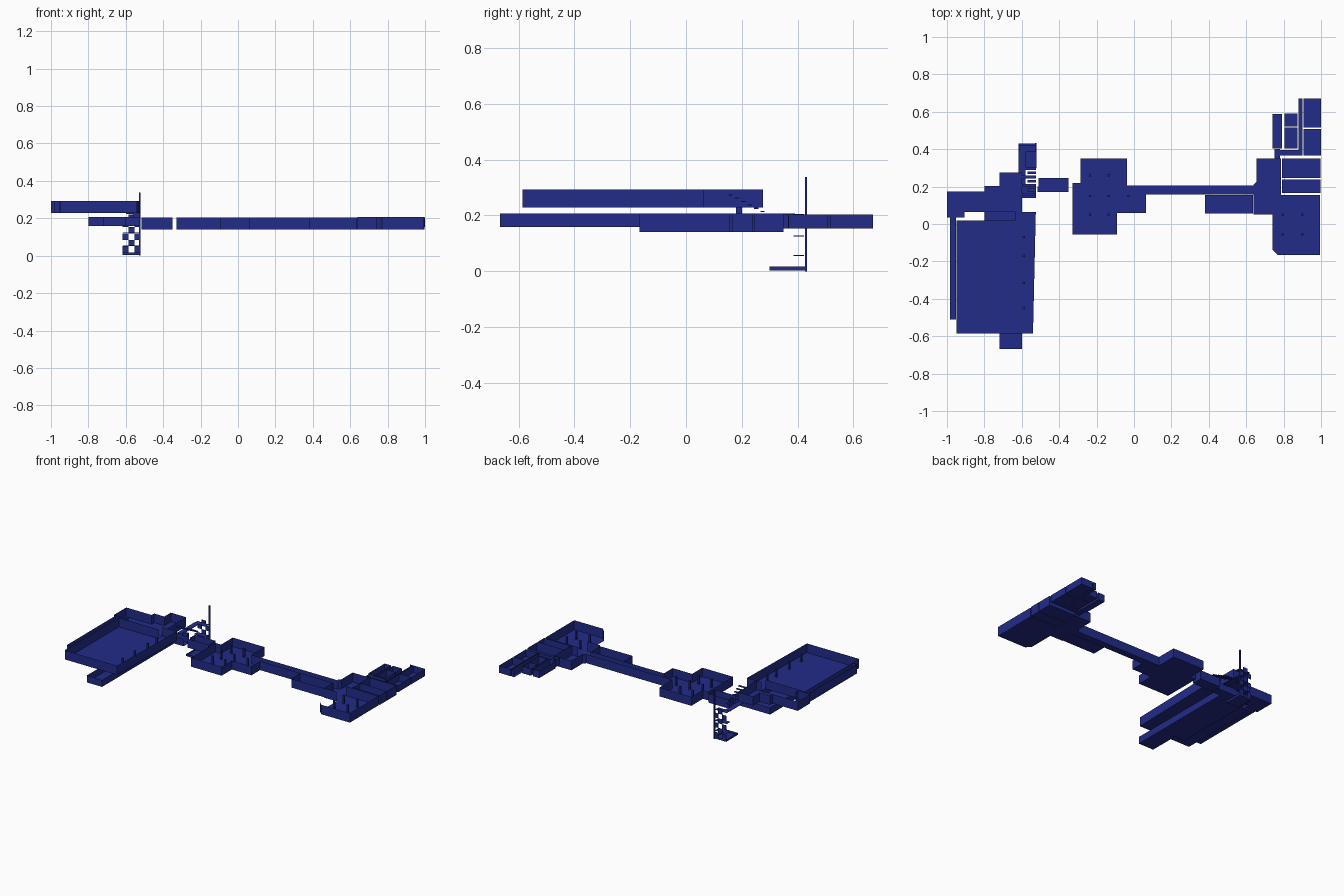
import bpy, bmesh

mat = bpy.data.materials.new("deep_blue")
mat.diffuse_color = (0.016, 0.025, 0.25, 1)


def finish(name, bm):
    me = bpy.data.meshes.new(name)
    bm.to_mesh(me)
    bm.free()
    me.materials.append(mat)
    ob = bpy.data.objects.new(name, me)
    bpy.context.collection.objects.link(ob)
    return ob


def room(name, pts, z0, z1, doors=()):
    """Open-topped room: thin floor and wall sheets; edges listed in doors stay open."""
    bm = bmesh.new()
    low = [bm.verts.new((x, y, z0)) for x, y in pts]
    top = [bm.verts.new((x, y, z1)) for x, y in pts]
    bm.faces.new(low)
    n = len(pts)
    for i in range(n):
        if i not in doors:
            j = (i + 1) % n
            bm.faces.new((low[i], low[j], top[j], top[i]))
    return finish(name, bm)


def rect(name, x0, x1, y0, y1, z0, z1, doors=()):
    # wall order: 0 front, 1 right, 2 back, 3 left
    return room(name, [(x0, y0), (x1, y0), (x1, y1), (x0, y1)], z0, z1, doors)


def boxes(name, items):
    """One object from (x0, x1, y0, y1, z0, z1) blocks."""
    bm = bmesh.new()
    for x0, x1, y0, y1, z0, z1 in items:
        vs = bmesh.ops.create_cube(bm, size=1)["verts"]
        for v in vs:
            v.co = ((x0 + x1) / 2 + v.co.x * (x1 - x0),
                    (y0 + y1) / 2 + v.co.y * (y1 - y0),
                    (z0 + z1) / 2 + v.co.z * (z1 - z0))
    return finish(name, bm)


def columns(name, spots, z0, z1, r=0.006):
    boxes(name, [(x - r, x + r, y - r, y + r, z0, z1) for x, y in spots])


# Upper level: great hall, gallery and rooms behind it
U0, U1 = 0.228, 0.293
room("great_hall", [(-0.95, -0.585), (-0.54, -0.585), (-0.525, 0.065), (-0.637, 0.065),
                    (-0.637, 0.02), (-0.95, 0.02)], U0, U1, (3,))
rect("hall_gallery", -0.985, -0.952, -0.51, 0.035, U0, U1, (2,))
room("upper_west_rooms", [(-1, 0.035), (-0.905, 0.035), (-0.905, 0.065), (-0.6, 0.065),
                          (-0.6, 0.275), (-0.72, 0.275), (-0.72, 0.203), (-0.8, 0.203),
                          (-0.8, 0.175), (-1, 0.175)], U0, U1, (2,))
columns("hall_columns", [(-0.59, y) for y in (-0.07, -0.17, -0.315, -0.45)], U0, U1 - 0.01)

# Lower level beneath the hall
room("under_hall", [(-0.72, -0.667), (-0.6, -0.667), (-0.6, 0.14), (-0.525, 0.14),
                    (-0.525, 0.2), (-0.8, 0.2), (-0.8, -0.45), (-0.72, -0.45)],
     0.158, 0.207, (3,))

# Small room linking stairs and middle rooms
M0, M1 = 0.14, 0.203
room("link_room", [(-0.515, 0.17), (-0.35, 0.17), (-0.35, 0.247), (-0.51, 0.247),
                   (-0.51, 0.2), (-0.515, 0.2)], M0, M1, (5,))

# Middle room with columns
room("middle_room", [(-0.33, -0.055), (-0.09, -0.055), (-0.09, 0.06), (0.063, 0.06),
                     (0.063, 0.155), (0.063, 0.205), (-0.037, 0.205), (-0.037, 0.35),
                     (-0.287, 0.35), (-0.287, 0.22), (-0.33, 0.22)], M0, M1, (4,))
columns("middle_columns", [(x, y) for x in (-0.235, -0.135) for y in (0.26, 0.15, 0.05)]
        + [(-0.03, 0.15)], M0, M1)

# Long corridor and side room
rect("long_corridor", 0.063, 0.64, 0.157, 0.205, M0, M1, (1, 3))
rect("corridor_side_room", 0.38, 0.635, 0.055, 0.155, M0, M1)

# East block
room("east_lobby", [(0.64, 0.05), (0.74, 0.05), (0.74, 0.155), (0.785, 0.155), (0.785, 0.35),
                    (0.655, 0.35), (0.655, 0.225), (0.64, 0.21)], M0, 0.207, (1, 7))
room("east_room", [(0.77, -0.167), (0.995, -0.167), (0.995, 0.155), (0.74, 0.155),
                   (0.74, -0.137)], M0, 0.207, (3,))
columns("east_columns", [(x, y) for x in (0.795, 0.9) for y in (0.05, -0.055)], M0, 0.2)
rect("east_store_front", 0.79, 0.998, 0.165, 0.238, M0, 0.207)
rect("east_store_back", 0.79, 0.998, 0.245, 0.35, M0, 0.207)

# North-east wing
W0, W1 = 0.153, 0.203
rect("wing_entry", 0.75, 0.78, 0.35, 0.4, W0, W1, (0, 1))
rect("wing_cross_passage", 0.78, 0.88, 0.365, 0.395, W0, W1, (1, 3))
rect("wing_long_passage", 0.88, 0.9, 0.365, 0.67, W0, W1, (3,))
rect("wing_west_room", 0.74, 0.79, 0.405, 0.588, W0, W1)
for i, (y0, y1) in enumerate([(0.405, 0.515), (0.522, 0.59)]):
    rect(f"wing_middle_room_{i}", 0.805, 0.873, y0, y1, W0, W1)
for i, (y0, y1) in enumerate([(0.367, 0.508), (0.515, 0.67)]):
    rect(f"wing_east_room_{i}", 0.907, 1.0, y0, y1, W0, W1)

# Stair tower: base, pole, landings, chequered back panels and steps
rect("stair_base", -0.617, -0.522, 0.3, 0.43, 0.003, 0.017)
boxes("stair_pole", [(-0.528, -0.52, 0.426, 0.434, 0, 0.337)])
boxes("stair_landings", [(-0.615, -0.525, 0.385, 0.422, z, z + 0.003)
                         for z in (0.055, 0.125, 0.203)])
panels = []
for r in range(6):
    for c in range(3):
        if (r + c) % 2 == 0:
            x, z = -0.617 + c * 0.032, 0.017 + r * 0.034
            panels.append((x, x + 0.032, 0.428, 0.431, z, z + 0.034))
boxes("stair_panels", panels)
boxes("upper_steps", [(-0.6 + 0.03 * (i % 2), -0.525, 0.29 - i * 0.023, 0.305 - i * 0.023,
                       0.2 + i * 0.012, 0.204 + i * 0.012) for i in range(7)])
boxes("stair_walkway", [(-0.617, -0.58, 0.2, 0.39, 0.203, 0.207),
                        (-0.56, -0.525, 0.18, 0.2, 0.207, 0.23)])
